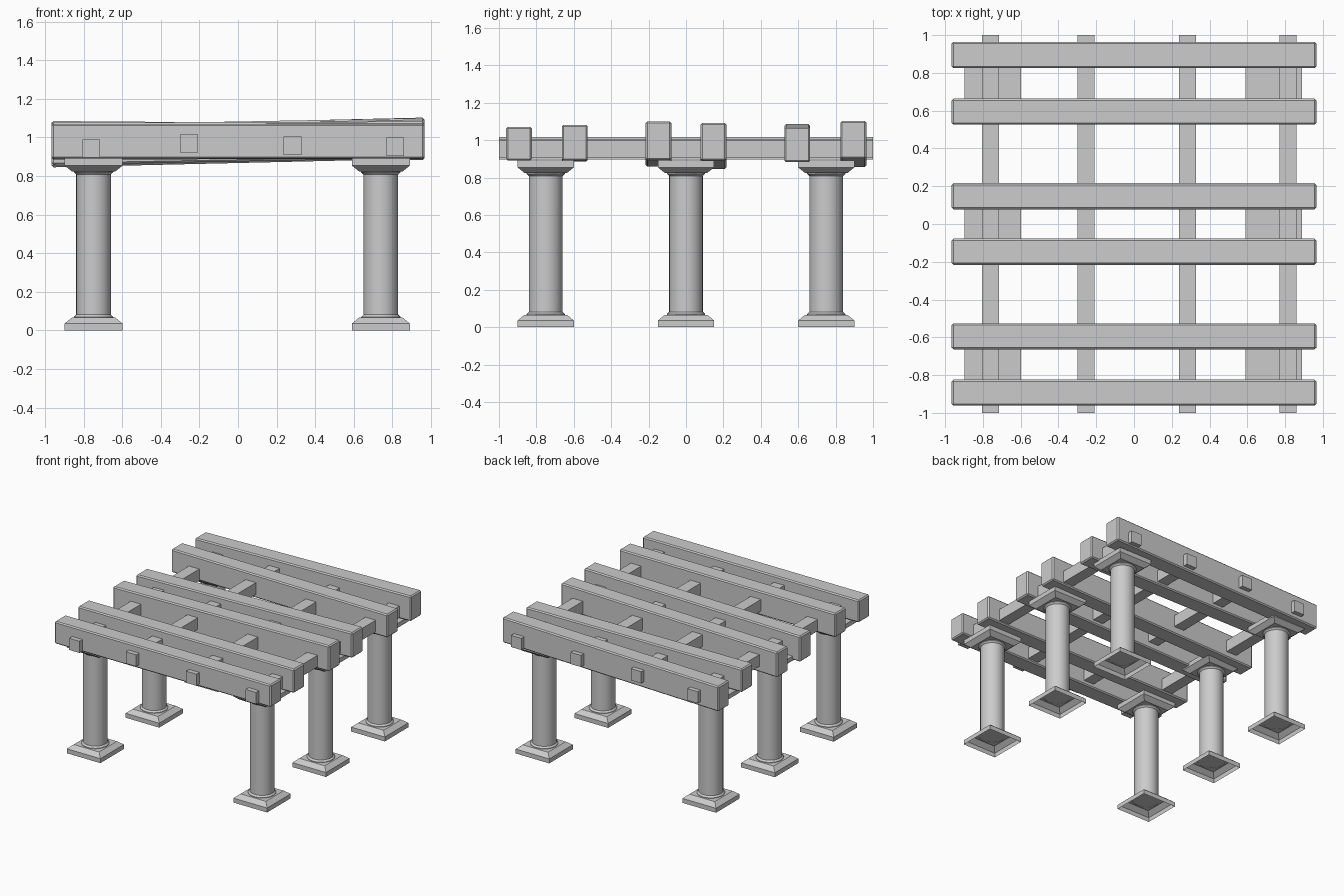
import bpy, bmesh
from math import cos, sin, pi

if "Cube" in bpy.data.objects:
    bpy.data.objects.remove(bpy.data.objects["Cube"])


def finish(bm, name, smooth=False):
    bmesh.ops.recalc_face_normals(bm, faces=bm.faces)
    me = bpy.data.meshes.new(name)
    bm.to_mesh(me)
    bm.free()
    ob = bpy.data.objects.new(name, me)
    bpy.context.collection.objects.link(ob)
    if smooth:
        bpy.ops.object.select_all(action='DESELECT')
        bpy.context.view_layer.objects.active = ob
        ob.select_set(True)
        bpy.ops.object.shade_smooth_by_angle(angle=0.6)
    return ob


def stack(bm, cx, cy, profile, sides, cap_start, cap_end):
    """Rings of (half width, z); four sides gives an axis-aligned square."""
    k, off = (2 ** 0.5, pi / 4) if sides == 4 else (1, 0)
    rings = [[bm.verts.new((cx + r * k * cos(off + 2 * pi * i / sides),
                            cy + r * k * sin(off + 2 * pi * i / sides), z))
              for i in range(sides)] for r, z in profile]
    for a, b in zip(rings, rings[1:]):
        for i in range(sides):
            j = (i + 1) % sides
            bm.faces.new((a[i], a[j], b[j], b[i]))
    if cap_start:
        bm.faces.new(rings[0])
    if cap_end:
        bm.faces.new(rings[-1])


TOP = 0.89
FOOT = [(.15, 0), (.15, .036), (.113, .066)]
SHAFT = [(.102, .064), (.102, .07), (.09, .082)]


def flip(profile):
    return [(r, TOP - z) for r, z in profile]


def column(cx, cy, tag):
    # hollow square foot, open underneath
    bm = bmesh.new()
    stack(bm, cx, cy, FOOT, 4, False, True)
    finish(bm, "column_foot_" + tag)
    # square capital
    bm = bmesh.new()
    stack(bm, cx, cy, flip(FOOT), 4, True, True)
    finish(bm, "column_capital_" + tag)
    # round shaft with small collars
    bm = bmesh.new()
    stack(bm, cx, cy, SHAFT + flip(SHAFT)[::-1], 32, False, False)
    finish(bm, "column_shaft_" + tag, True)


def beam(name, lo, hi, tilt=0.0, bevel=0.0):
    """Box whose -x end is shifted in z by tilt."""
    bm = bmesh.new()
    bmesh.ops.create_cube(bm, size=1)
    for v in bm.verts:
        dz = tilt if v.co.x < 0 else 0
        v.co = [l + (h - l) * (c + .5) for l, h, c in zip(lo, hi, v.co)]
        v.co.z += dz
    if bevel:
        bmesh.ops.bevel(bm, geom=bm.edges[:], offset=bevel, segments=1,
                        affect='EDGES')
    finish(bm, name)


# six columns
for side, x in (("left", -.748), ("right", .74)):
    for row, y in (("front", -.75), ("middle", 0), ("back", .75)):
        column(x, y, side + "_" + row)

# thin rails running front to back
for i, (x, z) in enumerate(((-.76, .943), (-.254, .969),
                            (.283, .957), (.815, .952))):
    beam(f"rail_{i + 1}", (x - .046, -1, z - .047), (x + .046, 1, z + .047))

# thick cross beams: y centre, bottom and top at the right end, left end shift
for i, (y, z0, z1, tilt) in enumerate((
        (-.893, .89, 1.07, 0), (-.595, .89, 1.082, -.005),
        (-.147, .893, 1.10, -.035), (.147, .89, 1.093, -.045),
        (.595, .882, 1.07, .015), (.895, .90, 1.103, -.045))):
    beam(f"cross_beam_{i + 1}", (-.965, y - .069, z0), (.965, y + .069, z1),
         tilt, .009)
